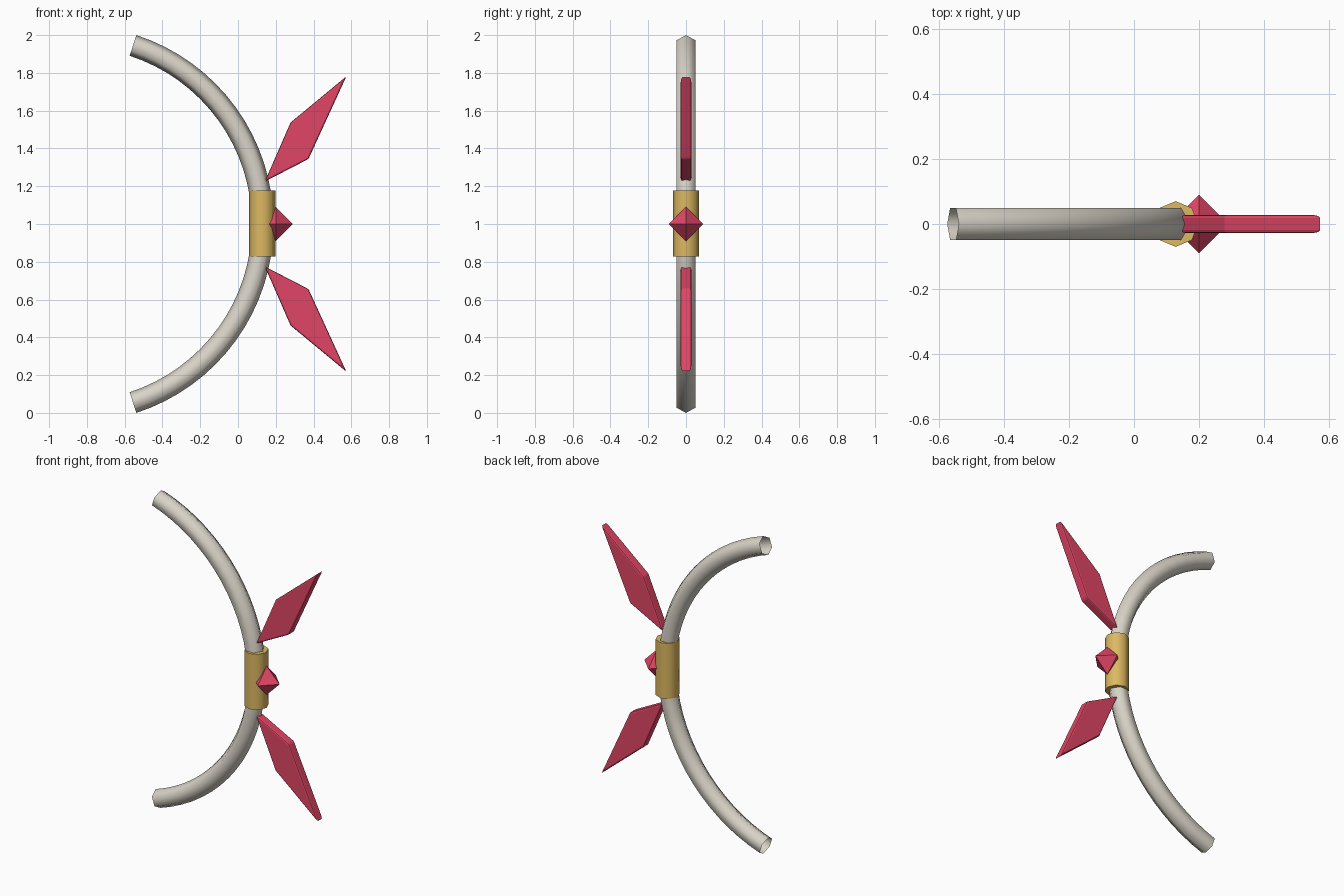
import bpy, bmesh
from math import cos, sin, pi, radians

if "Cube" in bpy.data.objects:
    bpy.data.objects.remove(bpy.data.objects["Cube"])


def material(name, color):
    m = bpy.data.materials.new(name)
    m.diffuse_color = (*color, 1)
    m.use_nodes = True
    m.node_tree.nodes["Principled BSDF"].inputs["Base Color"].default_value = m.diffuse_color
    return m


def make_object(name, bm, mat, location=(0, 0, 1), smooth=False):
    bmesh.ops.recalc_face_normals(bm, faces=bm.faces)
    me = bpy.data.meshes.new(name)
    bm.to_mesh(me)
    bm.free()
    me.materials.append(mat)
    ob = bpy.data.objects.new(name, me)
    ob.location = location
    bpy.context.collection.objects.link(ob)
    if smooth:
        bpy.ops.object.select_all(action='DESELECT')
        ob.select_set(True)
        bpy.context.view_layer.objects.active = ob
        bpy.ops.object.shade_smooth_by_angle(angle=radians(65))
    return ob


bone = material("bone", (0.70, 0.66, 0.58))
gold = material("gold", (0.72, 0.48, 0.12))
crimson = material("crimson", (0.75, 0.06, 0.13))

# Bow limbs: open hexagonal tube swept along a 144 degree arc
R, r, cx, half, steps = 0.994, 0.0575, -0.863, radians(72), 32
bm = bmesh.new()
rings = []
for i in range(steps + 1):
    t = -half + 2 * half * i / steps
    ring = []
    for k in range(6):
        a = k * pi / 3
        d = R + r * cos(a)
        ring.append(bm.verts.new((cx + d * cos(t), r * sin(a), d * sin(t))))
    rings.append(ring)
for a, b in zip(rings, rings[1:]):
    for k in range(6):
        n = (k + 1) % 6
        bm.faces.new((a[k], a[n], b[n], b[k]))
make_object("bow_limbs", bm, bone, smooth=True)

# Grip: octagonal collar
bm = bmesh.new()
bmesh.ops.create_cone(bm, cap_ends=True, segments=8, radius1=0.07, radius2=0.07, depth=0.35)
make_object("grip", bm, gold, (0.128, 0, 1.002), smooth=True)

# Gem: octahedron set in the grip
bm = bmesh.new()
bmesh.ops.create_cone(bm, segments=4, radius1=0.09, radius2=0, depth=0.09)
bmesh.ops.translate(bm, verts=bm.verts, vec=(0, 0, 0.045))
lower = bmesh.ops.duplicate(bm, geom=bm.verts[:] + bm.edges[:] + bm.faces[:])["geom"]
bmesh.ops.scale(bm, vec=(1, 1, -1), verts=[v for v in lower if isinstance(v, bmesh.types.BMVert)])
bmesh.ops.remove_doubles(bm, verts=bm.verts, dist=0.001)
make_object("gem", bm, crimson, (0.2, 0, 1))

# Blades: thin softened kites, mirrored above and below the grip
bm = bmesh.new()
kite = [(0.142, 0.225), (0.373, 0.344), (0.574, 0.782), (0.278, 0.537)]
face = bm.faces.new([bm.verts.new((x, -0.028, z)) for x, z in kite])
ext = bmesh.ops.extrude_face_region(bm, geom=[face])["geom"]
bmesh.ops.translate(bm, vec=(0, 0.056, 0),
                    verts=[v for v in ext if isinstance(v, bmesh.types.BMVert)])
blades = make_object("blades", bm, crimson)
bevel = blades.modifiers.new("Bevel", 'BEVEL')
bevel.width = 0.009
bevel.segments = 2
mirror = blades.modifiers.new("Mirror", 'MIRROR')
mirror.use_axis = (False, False, True)
